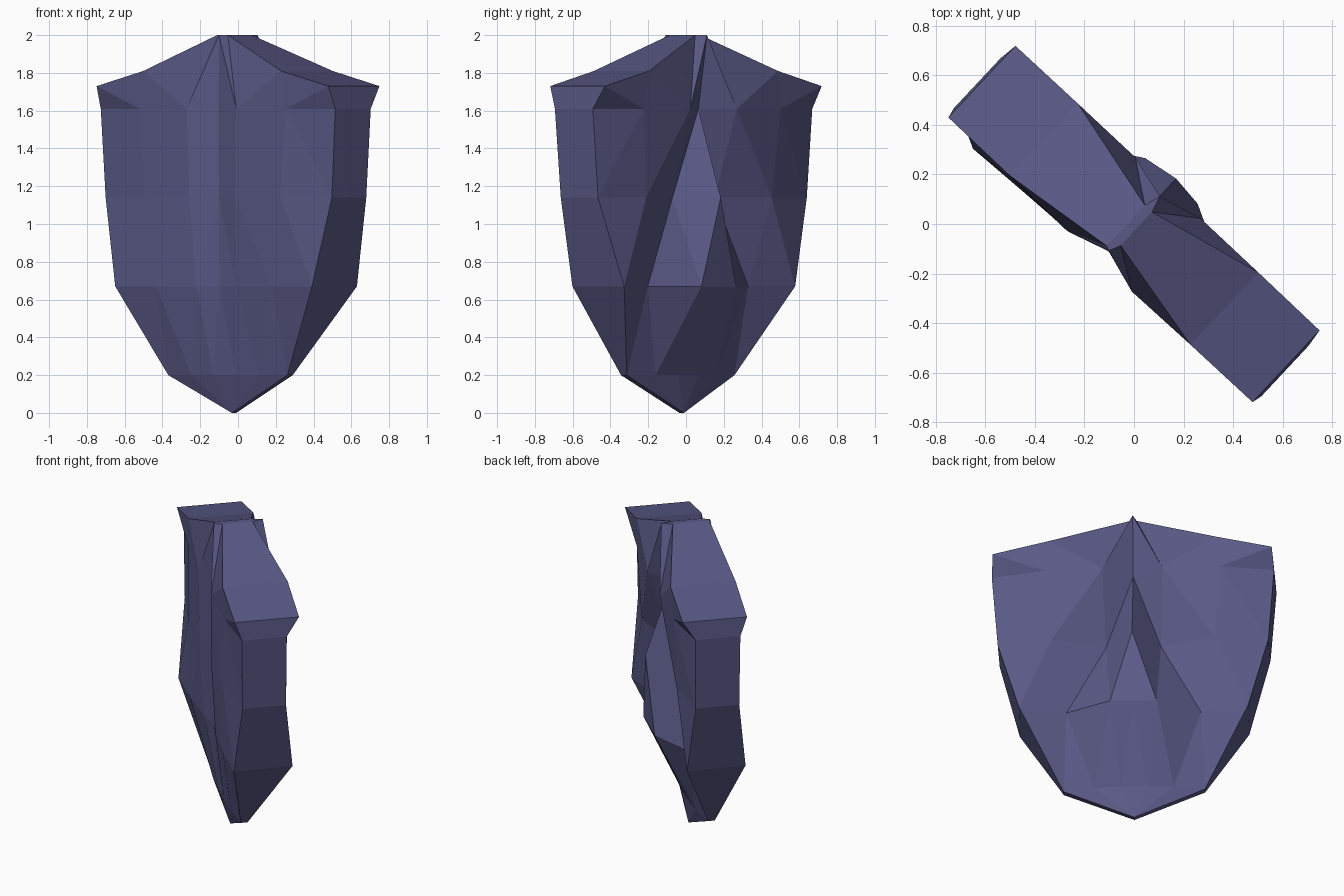
import bpy, bmesh, math

if "Cube" in bpy.data.objects:
    bpy.data.objects.remove(bpy.data.objects["Cube"])

# Half cross-sections, bottom to top: columns run edge, mid, inner, centre
# (height, twist in degrees, half-widths, front depths, back depths)
SECTIONS = [
    (0.00, 0, (0, 0, 0, 0), (-.048,) * 4, (-.015,) * 4),
    (0.20, 1, (.425, .24, .08, 0), (-.08, -.10, -.105, -.105), (-.038, .0, .015, .015)),
    (0.67, 2.1, (.69, .405, .14, 0), (-.197, -.195, -.175, -.15), (.166, .084, .23, .23)),
    (1.14, 0.4, (.815, .49, .165, 0), (-.15, -.20, -.20, -.15), (.118, .165, .055, .25)),
    (1.61, 0, (.85, .53, .18, 0), (-.155, -.195, -.205, -.15), (.12, .19, .20, .09)),
    (None, 0, (.84, .50, .02, 0), (-.198, -.20, -.10, -.148), (.198, .20, .085, .152)),
]
RIM_HEIGHTS = (1.73, 1.81, 2.0, 2.0)


def add_half(bm, side):
    """One half of the shield: front sheet, back sheet, side wall and top."""
    def sheet(which):
        rows = []
        for z, twist, widths, *depths in SECTIONS:
            t = math.radians(twist)
            row = []
            for c in range(4):
                u, v = side * widths[c], depths[which][c]
                row.append(bm.verts.new((u * math.cos(t) - v * math.sin(t),
                                         u * math.sin(t) + v * math.cos(t),
                                         RIM_HEIGHTS[c] if z is None else z)))
            rows.append(row)
        return rows
    front, back = sheet(0), sheet(1)
    # the left sheet reaches further forward at the peak
    if side < 0:
        front[5][2].co.y = -.14
    for grid in (front, back):
        for r in range(5):
            for c in range(3):
                a, b = grid[r][c], grid[r][c + 1]
                d, e = grid[r + 1][c], grid[r + 1][c + 1]
                # creases run inward going up, except along the flared rim
                tris = ((a, b, d), (b, e, d)) if r == 4 and c < 2 else ((a, b, e), (a, e, d))
                for tri in tris:
                    bm.faces.new(tri)
    for r in range(5):
        bm.faces.new((front[r][0], back[r][0], back[r + 1][0], front[r + 1][0]))
    for c in range(3):
        bm.faces.new((front[5][c], front[5][c + 1], back[5][c + 1], back[5][c]))


bm = bmesh.new()
for side in (-1, 1):
    add_half(bm, side)
bmesh.ops.remove_doubles(bm, verts=bm.verts, dist=0.0005)
bmesh.ops.dissolve_degenerate(bm, edges=bm.edges, dist=0.0005)
bmesh.ops.recalc_face_normals(bm, faces=bm.faces)
mesh = bpy.data.meshes.new("shield")
bm.to_mesh(mesh)
bm.free()

shield = bpy.data.objects.new("shield", mesh)
shield.rotation_euler.z = math.radians(-43.1)
bpy.context.collection.objects.link(shield)

# Slate blue finish
paint = bpy.data.materials.new("slate_blue")
paint.diffuse_color = (0.10, 0.10, 0.24, 1)
paint.use_nodes = True
paint.node_tree.nodes["Principled BSDF"].inputs["Base Color"].default_value = paint.diffuse_color
mesh.materials.append(paint)
